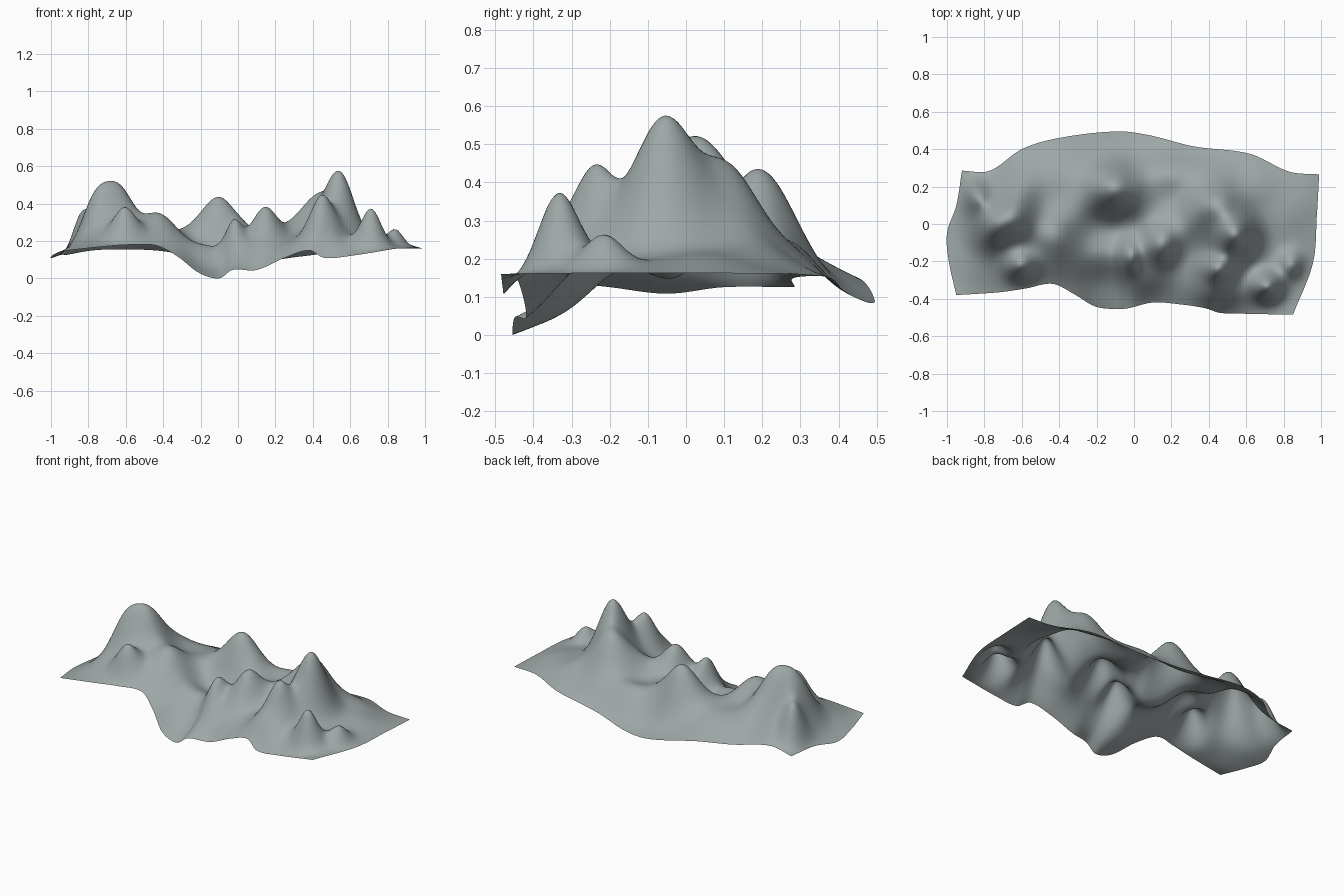
import bpy
import math

if "Cube" in bpy.data.objects:
    bpy.data.objects.remove(bpy.data.objects["Cube"])

# Rim of the sheet: (position along edge, other axis, height)
FRONT = [(-.95, -.38, .15), (-.72, -.365, .175), (-.58, -.345, .185), (-.435, -.32, .18),
         (-.32, -.375, .12), (-.21, -.44, .035), (-.1, -.455, .005), (-.03, -.45, .05),
         (.1, -.42, .05), (.25, -.43, .115), (.38, -.45, .155), (.46, -.475, .115),
         (.6, -.48, .125), (.85, -.485, .165)]
BACK = [(-.92, .285, .13), (-.77, .285, .155), (-.6, .40, .16), (-.4, .46, .15),
        (-.09, .495, .095), (.08, .475, .09), (.32, .415, .12), (.62, .375, .155),
        (.83, .28, .165), (.99, .265, .165)]
LEFT = [(-.38, -.95, .15), (-.2, -.99, .13), (-.05, -1.0, .113), (.1, -.95, .13), (.285, -.92, .13)]
RIGHT = [(-.485, .85, .165), (-.21, .96, .167), (.05, .985, .167), (.265, 1.0, .165)]

# Summits and ridges: x, y, height, spread x, spread y
PEAKS = [(-.64, .04, .515, .08, .10), (-.77, -.01, .475, .07, .09), (-.605, -.23, .38, .06, .06),
         (-.42, -.06, .355, .09, .09), (-.1, .19, .44, .10, .10), (-.025, -.17, .32, .045, .07),
         (.14, -.11, .385, .07, .08), (.545, -.055, .58, .075, .08), (.44, .11, .46, .10, .08),
         (.45, -.24, .45, .06, .05), (.715, -.34, .37, .055, .055), (.85, -.22, .26, .045, .05),
         (-.85, .15, .32, .05, .06)]
# Valleys, saddles and slopes: x, y, height
SLOPES = [(-.16, -.16, .18), (-.13, -.3, .08), (-.28, .09, .265), (-.17, 0, .175), (-.33, .28, .24),
          (-.6, .23, .30), (.09, .08, .255), (.17, .27, .25), (.37, .28, .245), (.64, .2, .24),
          (.83, .05, .21), (.27, -.2, .22), (.08, -.29, .18), (.45, -.36, .27),
          (.6, -.31, .235), (-.4, -.22, .25), (-.82, -.22, .21), (.31, 0, .33), (.5, -.165, .42)]


def along_edge(pts, t):
    """Smooth curve through the rim points, t from 0 to 1."""
    k = pts[0][0] + t * (pts[-1][0] - pts[0][0])
    i = 0
    while i < len(pts) - 2 and k > pts[i + 1][0]:
        i += 1

    def slope(j, c):
        a, b = pts[max(j - 1, 0)], pts[min(j + 1, len(pts) - 1)]
        return (b[c] - a[c]) / (b[0] - a[0])
    p, q = pts[i], pts[i + 1]
    h = q[0] - p[0]
    s = (k - p[0]) / h
    out = [k]
    for c in (1, 2):
        out.append((2*s**3 - 3*s**2 + 1) * p[c] + (s**3 - 2*s*s + s) * h * slope(i, c)
                   + (3*s*s - 2*s**3) * q[c] + (s**3 - s*s) * h * slope(i + 1, c))
    return out


def side_edge(pts, t):
    y, x, z = along_edge(pts, t)
    return [x, y, z]


def base(u, v):
    """Patch stretched between the four rim curves."""
    f, b = along_edge(FRONT, u), along_edge(BACK, u)
    l, r = side_edge(LEFT, v), side_edge(RIGHT, v)
    c = [side_edge(LEFT, 0), side_edge(RIGHT, 0), side_edge(LEFT, 1), side_edge(RIGHT, 1)]
    p = [(1-v)*f[i] + v*b[i] + (1-u)*l[i] + u*r[i]
         - ((1-u)*(1-v)*c[0][i] + u*(1-v)*c[1][i] + (1-u)*v*c[2][i] + u*v*c[3][i])
         for i in range(3)]
    m = (1 - abs(2*u - 1)**10) * (1 - abs(2*v - 1)**6)   # fades bumps at the rim
    p[2] += .08 * (1 - (2*v - 1)**2) * (1 - (2*u - 1)**4)
    return p, m


# Sample the base sheet
NX, NY = 160, 84
samples = [base(i / NX, j / NY) for j in range(NY + 1) for i in range(NX + 1)]

# Solve bump strengths so the sheet passes through every listed point
bumps = PEAKS + [(x, y, z, .10, .085) for x, y, z in SLOPES]


def bell(b, x, y):
    return math.exp(-((x - b[0]) / b[3])**2 / 2 - ((y - b[1]) / b[4])**2 / 2)


sites = [min(samples, key=lambda s: (s[0][0] - b[0])**2 + (s[0][1] - b[1])**2) for b in bumps]
kernel = [[m * bell(b, p[0], p[1]) for b in bumps] for p, m in sites]
amp = [0.0] * len(bumps)
for sweep in range(60):
    for n, b in enumerate(bumps):
        err = b[2] - sites[n][0][2] - sum(k * a for k, a in zip(kernel[n], amp))
        amp[n] += .6 * err / kernel[n][n]

# Terrain sheet
verts = [(p[0], p[1], p[2] + m * sum(a * bell(b, p[0], p[1]) for a, b in zip(amp, bumps)))
         for p, m in samples]
low = min(v[2] for v in verts)
verts = [(x, y, z - low) for x, y, z in verts]
W = NX + 1
faces = [(j*W + i, j*W + i + 1, (j+1)*W + i + 1, (j+1)*W + i) for j in range(NY) for i in range(NX)]
mesh = bpy.data.meshes.new("mountain_terrain")
mesh.from_pydata(verts, [], faces)
mesh.polygons.foreach_set("use_smooth", [True] * len(faces))
terrain = bpy.data.objects.new("mountain_terrain", mesh)
bpy.context.collection.objects.link(terrain)

stone = bpy.data.materials.new("grey_stone")
stone.diffuse_color = (.34, .385, .385, 1)
stone.use_nodes = True
stone.node_tree.nodes["Principled BSDF"].inputs["Base Color"].default_value = stone.diffuse_color
mesh.materials.append(stone)
